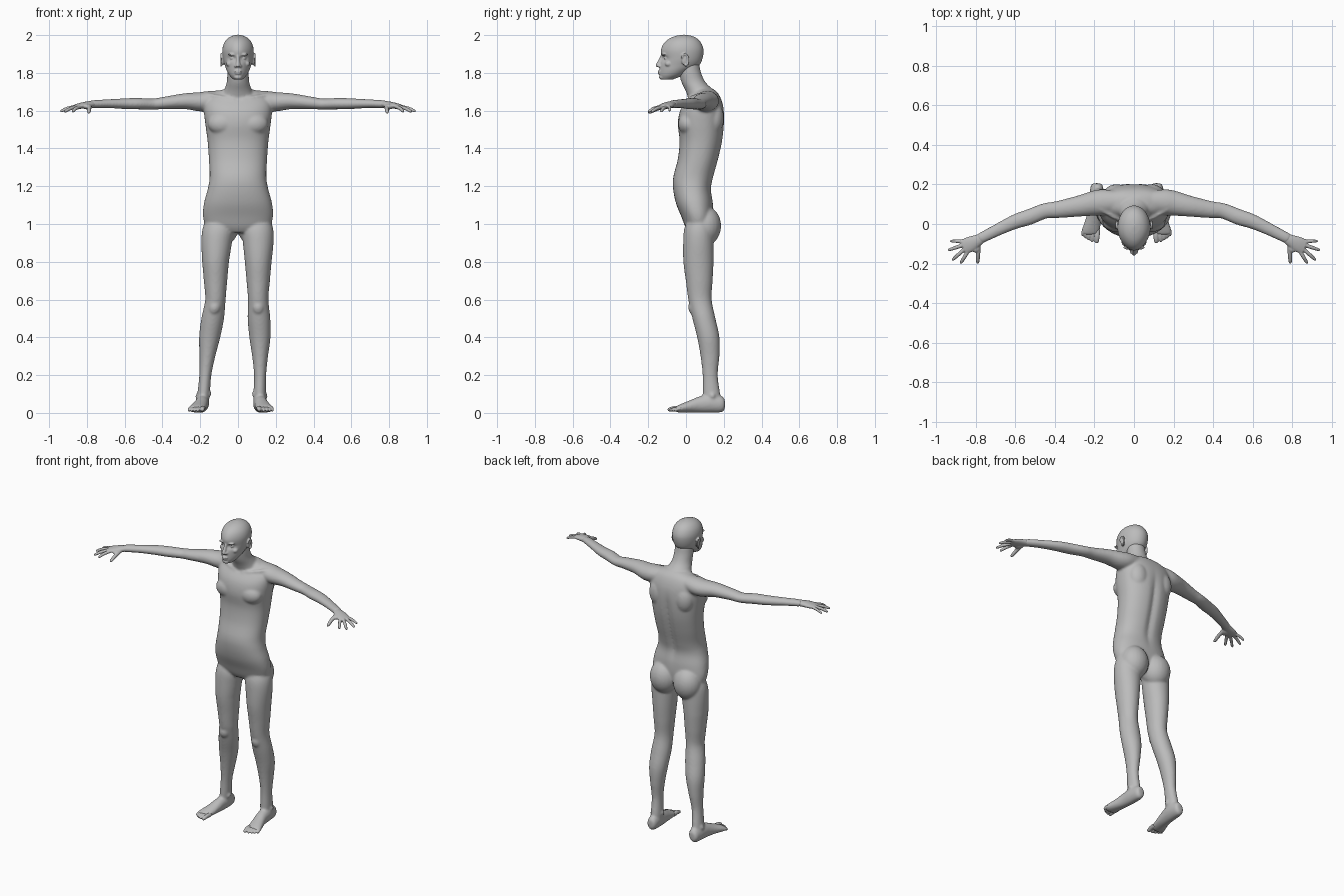
import bpy
import bmesh
from math import cos, sin, pi, exp, copysign
from mathutils import Vector, Matrix

cube = bpy.data.objects.get("Cube")
if cube:
    bpy.data.objects.remove(cube, do_unlink=True)

grey = bpy.data.materials.new("plain_grey")
grey.use_nodes = True
grey.diffuse_color = (0.5, 0.5, 0.5, 1)
grey.node_tree.nodes["Principled BSDF"].inputs["Base Color"].default_value = grey.diffuse_color

X, Y, Z = Vector((1, 0, 0)), Vector((0, 1, 0)), Vector((0, 0, 1))


# Placement rules: where a point built on the left side ends up
def left(p):
    return p


def right(p):
    return Vector((-p.x, p.y, p.z))


def right_leg(p):
    """Mirror the leg and splay it outwards below the knee."""
    splay = 0.012 + 0.11 * max(0, 0.6 - p.z)
    return Vector((-p.x - splay * min(1, max(0, (1 - p.z) * 5)), p.y, p.z))


def spine_groove(p):
    """Press a shallow furrow into the middle of the back."""
    if p.y > 0.1:
        depth = 0.014 * exp(-(p.x / 0.022) ** 2) * exp(-((p.z - 1.36) / 0.2) ** 4)
        p.y -= depth
    return p


def face_shape(p):
    """Narrow the face towards the front and sink the eye sockets."""
    front = max(0, (-0.02 - p.y) / 0.11)
    p.x *= 1 - 0.16 * front * front
    if p.y < -0.07:
        off_x, off_z = (abs(p.x) - 0.031) / 0.019, (p.z - 1.877) / 0.013
        p.y += 0.014 * exp(-off_x ** 2 - off_z ** 2)
    return p


def spline(stations, steps):
    """Smooth the stations with a Catmull-Rom curve."""
    pts = [Vector(s) for s in stations]
    last = len(pts) - 1
    out = []
    for i in range(last):
        a, b, c, d = pts[max(i - 1, 0)], pts[i], pts[i + 1], pts[min(i + 2, last)]
        for k in range(steps):
            t = k / steps
            out.append(b + (c - a) * (t / 2) + (a * 2 - b * 5 + c * 4 - d) * (t * t / 2)
                       + (b * 3 - a - c * 3 + d) * (t ** 3 / 2))
    return out + [pts[last]]


def sweep(bm, stations, axis=None, place=left, power=1.0, sides=32, steps=5):
    """Skin rings along stations of x, y, z, half width, half depth."""
    path = spline(stations, steps)
    rings = []
    for i, s in enumerate(path):
        centre = Vector(s[:3])
        ahead = Vector(path[min(i + 1, len(path) - 1)][:3])
        behind = Vector(path[max(i - 1, 0)][:3])
        along = axis or (ahead - behind).normalized()
        u = along.cross(Z if abs(along.z) < 0.9 else Y).normalized()
        v = u.cross(along)
        ring = []
        for k in range(sides):
            c, d = cos(2 * pi * k / sides), sin(2 * pi * k / sides)
            c, d = copysign(abs(c) ** power, c), copysign(abs(d) ** power, d)
            p = centre + u * (c * max(s[3], 0.001)) + v * (d * max(s[4], 0.001))
            ring.append(bm.verts.new(place(p)))
        rings.append(ring)
    for low, high in zip(rings, rings[1:]):
        for k in range(sides):
            n = (k + 1) % sides
            bm.faces.new((low[k], low[n], high[n], high[k]))
    bm.faces.new(rings[0])
    bm.faces.new(rings[-1])


def upright(bm, rows, **options):
    """Sweep level rings on the middle line from z, y, half width, half depth."""
    sweep(bm, [(0, y, z, a, b) for z, y, a, b in rows], Z, **options)


def blob(bm, centre, radii, place=left):
    """Add an ellipsoid of flesh or bone."""
    matrix = Matrix.Translation(centre) @ Matrix.Diagonal((*radii, 1))
    ball = bmesh.ops.create_uvsphere(bm, u_segments=24, v_segments=16, radius=1, matrix=matrix)
    for vert in ball["verts"]:
        vert.co = place(vert.co.copy())


def digit(bm, start, end, radius, place, lift=0.005):
    """Add a finger or toe with a slight bend and a round tip."""
    start, end = Vector(start), Vector(end)
    rows = []
    for t, size in ((0, 1), (0.5, 0.95), (0.85, 0.8), (0.96, 0.55), (1, 0.15)):
        p = start.lerp(end, t) + Z * (lift * 4 * t * (1 - t))
        rows.append((*p, radius * size, radius * size))
    sweep(bm, rows, place=place, sides=16, steps=3)


def finish(bm, name, voxel, smoothing):
    """Fuse the overlapping pieces into one smooth skin."""
    bmesh.ops.recalc_face_normals(bm, faces=bm.faces)
    mesh = bpy.data.meshes.new(name)
    bm.to_mesh(mesh)
    bm.free()
    obj = bpy.data.objects.new(name, mesh)
    bpy.context.scene.collection.objects.link(obj)
    mesh.materials.append(grey)
    fuse = obj.modifiers.new("fuse", 'REMESH')
    fuse.mode = 'VOXEL'
    fuse.voxel_size = voxel
    soften = obj.modifiers.new("soften", 'SMOOTH')
    soften.factor = 0.5
    soften.iterations = smoothing
    bpy.context.view_layer.update()
    skin = bpy.data.meshes.new_from_object(obj.evaluated_get(bpy.context.evaluated_depsgraph_get()))
    obj.modifiers.clear()
    obj.data = skin
    if not skin.materials:
        skin.materials.append(grey)
    skin.shade_smooth()


# Torso and neck
body = bmesh.new()
upright(body, [
    (.955, .065, .10, .05), (.985, .066, .165, .07), (1.04, .06, .185, .085),
    (1.11, .045, .18, .098), (1.185, .033, .16, .101), (1.25, .04, .15, .107),
    (1.345, .065, .154, .108), (1.44, .08, .161, .114), (1.53, .08, .173, .123),
    (1.6, .085, .18, .116), (1.65, .095, .175, .095), (1.69, .105, .14, .066),
    (1.715, .10, .07, .045)], place=spine_groove, power=0.88, sides=64)
upright(body, [(1.64, .09, .11, .07), (1.7, .075, .078, .075), (1.75, .04, .06, .064),
               (1.8, .022, .057, .058), (1.85, .015, .055, .055)])

# Muscles, collarbones and arms
for place in (left, right):
    blob(body, (.08, .012, 1.53), (.08, .054, .06), place)
    blob(body, (.09, .145, 1.56), (.065, .056, .09), place)
    blob(body, (.085, .1, .99), (.09, .086, .105), place)
    sweep(body, [(.02, .012, 1.655, .01, .01), (.09, .03, 1.672, .009, .009),
                 (.17, .075, 1.686, .01, .01)], place=place, sides=12)
    sweep(body, [
        (.06, .115, 1.665, .05, .045), (.15, .11, 1.652, .065, .052),
        (.2, .105, 1.647, .063, .051), (.28, .09, 1.65, .053, .042),
        (.386, .073, 1.641, .043, .033), (.45, .066, 1.635, .039, .029),
        (.53, .035, 1.637, .04, .03), (.6, .012, 1.637, .037, .028),
        (.69, -.03, 1.637, .031, .023), (.76, -.065, 1.635, .028, .021),
        (.785, -.078, 1.633, .027, .018)], place=place)

# Legs and feet
for place in (left, right_leg):
    sweep(body, [
        (.1, .07, 1.03, .07, .06), (.103, .068, .97, .084, .078), (.107, .066, .9, .081, .081),
        (.107, .066, .8, .071, .08), (.107, .07, .7, .062, .071), (.107, .074, .6, .054, .062),
        (.111, .095, .5, .06, .061), (.116, .118, .4, .056, .059), (.117, .127, .3, .042, .05),
        (.117, .128, .2, .032, .04), (.115, .135, .1, .033, .046),
        (.115, .14, .05, .032, .045)], Z, place)
    blob(body, (.107, .04, .56), (.032, .028, .04), place)
    blob(body, (.085, .125, .1), (.012, .016, .016), place)
    blob(body, (.145, .14, .09), (.012, .016, .016), place)
    sweep(body, [
        (.115, .206, .045, .018, .022), (.115, .19, .046, .031, .042),
        (.117, .13, .05, .037, .049), (.122, .07, .044, .037, .043),
        (.131, .02, .034, .041, .032), (.143, -.03, .024, .046, .022),
        (.147, -.055, .019, .042, .015)], Y, place)
finish(body, "body", 0.007, 6)

# Toes, from the big toe outwards
for name, place in (("left_toes", left), ("right_toes", right_leg)):
    toes = bmesh.new()
    for x, tip, radius in ((.113, -.097, .014), (.136, -.091, .011), (.153, -.082, .011),
                           (.168, -.072, .01), (.182, -.06, .01)):
        digit(toes, (x - .004, -.025, .023), (x, tip, radius), radius, place)
    finish(toes, name, 0.004, 2)

# Hands, with the thumb first
for name, place in (("left_hand", left), ("right_hand", right)):
    hand = bmesh.new()
    sweep(hand, [(.755, -.063, 1.635, .021, .016), (.79, -.083, 1.632, .03, .018),
                 (.83, -.103, 1.626, .039, .016), (.862, -.116, 1.621, .037, .011)],
          place=place)
    for start, end, radius in (
            ((.785, -.095, 1.627), (.79, -.2, 1.587), .012),
            ((.84, -.14, 1.62), (.877, -.2, 1.593), .01),
            ((.854, -.125, 1.621), (.92, -.184, 1.592), .01),
            ((.862, -.106, 1.621), (.941, -.133, 1.594), .01),
            ((.864, -.088, 1.621), (.929, -.086, 1.598), .009)):
        digit(hand, start, end, radius, place)
    blob(hand, (.8, -.115, 1.622), (.025, .03, .015), place)
    finish(hand, name, 0.004, 2)

# Head with nose, lips, chin and brow
head = bmesh.new()
upright(head, [
    (1.765, -.1, .026, .03), (1.785, -.08, .046, .06), (1.81, -.06, .06, .081),
    (1.84, -.035, .07, .104), (1.875, -.022, .079, .109), (1.92, -.02, .083, .113),
    (1.955, -.018, .075, .1), (1.98, -.015, .057, .076), (1.995, -.012, .033, .044),
    (2.002, -.01, .006, .008)], place=face_shape, sides=64, steps=8)
sweep(head, [(0, -.125, 1.893, .009, .009), (0, -.134, 1.87, .009, .011),
             (0, -.146, 1.845, .012, .013), (0, -.147, 1.833, .012, .011)], Z, sides=20)
blob(head, (0, -.151, 1.838), (.01, .01, .009))
blob(head, (0, -.138, 1.808), (.021, .013, .006))
blob(head, (0, -.136, 1.797), (.018, .013, .006))
blob(head, (0, -.125, 1.777), (.022, .018, .013))
for place in (left, right):
    blob(head, (.013, -.139, 1.836), (.008, .011, .008), place)
    blob(head, (.03, -.104, 1.877), (.013, .013, .01), place)
    blob(head, (.03, -.117, 1.897), (.024, .013, .007), place)
    blob(head, (.045, -.092, 1.848), (.018, .02, .016), place)
    # Ear shell and rim
    blob(head, (.081, -.008, 1.868), (.009, .016, .028), place)
    rim = [(.09, -.006 + .019 * sin(a * pi / 5), 1.868 + .032 * cos(a * pi / 5), .005, .005)
           for a in range(-2, 6)]
    sweep(head, rim, place=place, sides=10)
finish(head, "head", 0.004, 3)
